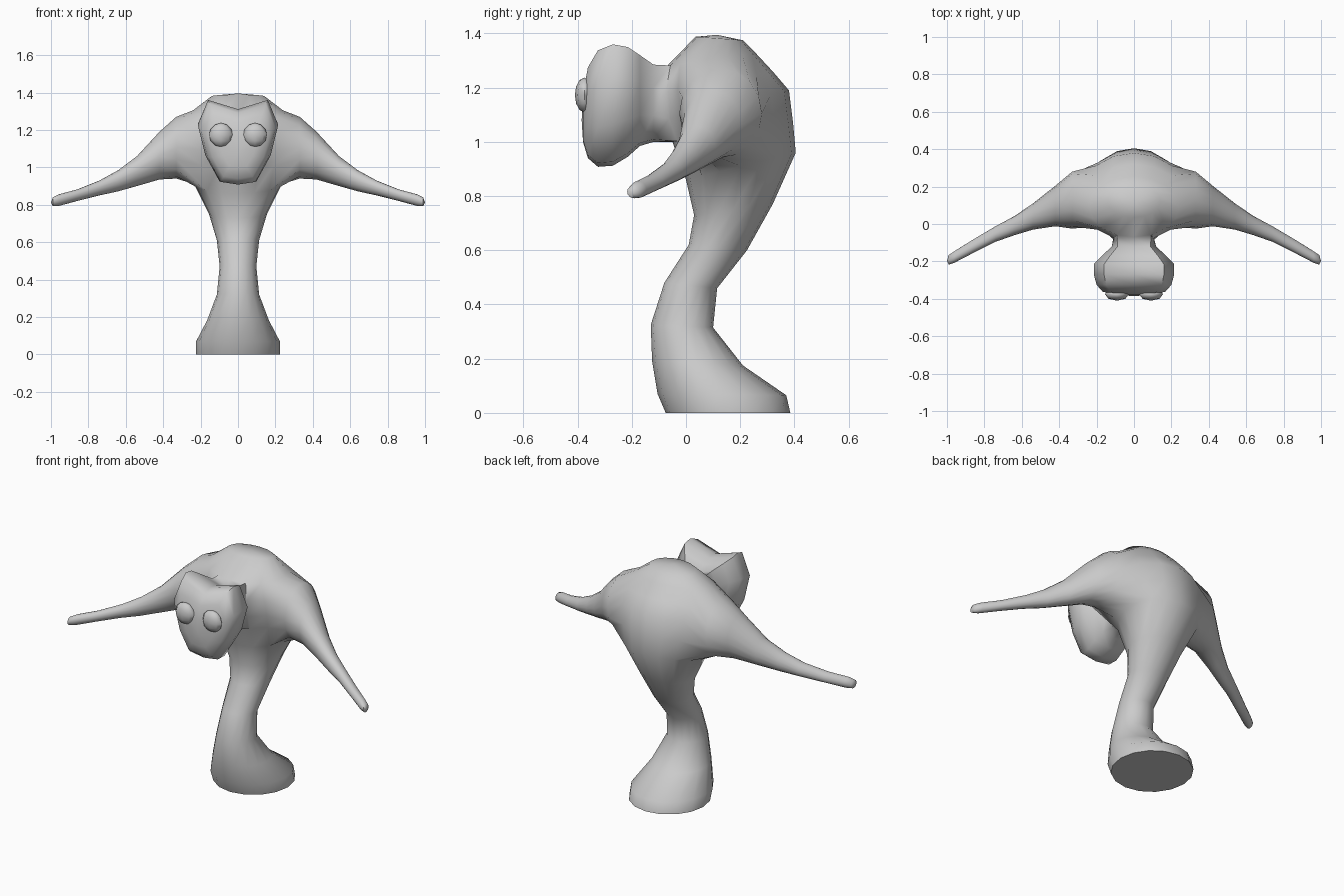
import bpy, bmesh, math
from mathutils import Vector

if "Cube" in bpy.data.objects:
    bpy.data.objects.remove(bpy.data.objects["Cube"])

N = 16  # sides of the trunk

grey = bpy.data.materials.new("soft_grey")
grey.diffuse_color = (0.6, 0.6, 0.6, 1)
grey.use_nodes = True
grey.node_tree.nodes["Principled BSDF"].inputs["Base Color"].default_value = grey.diffuse_color


def finish(bm, name):
    bmesh.ops.recalc_face_normals(bm, faces=bm.faces)
    mesh = bpy.data.meshes.new(name)
    bm.to_mesh(mesh)
    bm.free()
    mesh.materials.append(grey)
    mesh.shade_smooth()
    mesh.set_sharp_from_angle(angle=math.radians(62))
    obj = bpy.data.objects.new(name, mesh)
    bpy.context.collection.objects.link(obj)
    return obj


def add_ring(bm, points):
    return [bm.verts.new(p) for p in points]


def join(bm, a, b):
    n = len(a)
    for i in range(n):
        k = (i + 1) % n
        bm.faces.new((a[i], a[k], b[k], b[i]))


def cap(bm, ring, centre):
    c = bm.verts.new(centre)
    for i in range(len(ring)):
        bm.faces.new((ring[i], ring[(i + 1) % len(ring)], c))


bm = bmesh.new()

# Trunk: tilted ellipses given by front (y, z), back (y, z) and half width
trunk = [
    ((-.075, 0), (.385, 0), .225),
    ((-.105, .07), (.37, .065), .225),
    ((-.125, .19), (.21, .175), .165),
    ((-.13, .325), (.10, .315), .113),
    ((-.08, .48), (.115, .46), .098),
    ((.01, .62), (.225, .60), .113),
    ((.03, .73), (.32, .77), .155),
    ((.0, .86), (.405, .96), .235),
    ((-.05, 1.0), (.395, 1.07), .27),
    ((-.08, 1.08), (.38, 1.19), .285),
    ((-.09, 1.18), (.32, 1.26), .28),
    ((-.07, 1.28), (.255, 1.33), .24),
    ((.035, 1.388), (.21, 1.375), .14),
]
rings = []
for f, b, w in trunk:
    front, back = Vector((0, *f)), Vector((0, *b))
    mid, half = (front + back) / 2, (back - front) / 2
    rings.append(add_ring(bm, [
        mid + half * math.sin(2 * math.pi * i / N)
        + Vector((w * math.cos(2 * math.pi * i / N), 0, 0)) for i in range(N)]))

# Trunk skin, leaving openings for the two arms and the neck
for j in range(len(rings) - 1):
    for i in range(N):
        arm_hole = 7 <= j <= 10 and i in (14, 15, 0, 1, 6, 7, 8, 9)
        neck_hole = 8 <= j <= 10 and i in (11, 12)
        if not (arm_hole or neck_hole):
            k = (i + 1) % N
            bm.faces.new((rings[j][i], rings[j][k], rings[j + 1][k], rings[j + 1][i]))
bm.faces.new(rings[0])
cap(bm, rings[-1], (0, .115, 1.395))

# Arms: x, front y, back y, low z, high z
arm = [
    (.33, -.025, .28, .94, 1.27),
    (.42, -.012, .205, .935, 1.19),
    (.54, -.03, .11, .90, 1.06),
    (.64, -.06, .042, .872, .985),
    (.74, -.095, -.012, .85, .93),
    (.86, -.155, -.083, .82, .882),
    (.96, -.207, -.145, .793, .855),
    (.99, -.217, -.165, .792, .84),
]
for side in (1, -1):
    def col(i):
        return i % N if side == 1 else (8 - i) % N
    path = ([(11, i) for i in range(-2, 3)] + [(j, 2) for j in (10, 9, 8)]
            + [(7, i) for i in range(2, -3, -1)] + [(j, -2) for j in (8, 9, 10)])
    last = [rings[j][col(i)] for j, i in path]
    for x, y0, y1, z0, z1 in arm:
        pts = []
        for n in range(16):
            t = math.radians(135 - 22.5 * n)
            pts.append((side * x, (y0 + y1) / 2 + (y1 - y0) / 2 * math.cos(t),
                        (z0 + z1) / 2 + (z1 - z0) / 2 * math.sin(t)))
        ring = add_ring(bm, pts)
        join(bm, last, ring)
        last = ring
    cap(bm, last, (side * 1.0, -.197, .812))

# Neck and head: one eared outline, scaled along y
half = [(.16, 1.36), (.215, 1.225), (.175, 1.06), (.10, .92)]
outline = [(0, 1.31)] + half + [(0, .905)] + [(-x, z) for x, z in reversed(half)]
head = [  # y, width scale, low z, high z
    (-.12, .55, 1.0, 1.285),
    (-.17, .80, .985, 1.32),
    (-.215, 1.0, .945, 1.35),
    (-.27, 1.0, .912, 1.36),
    (-.325, .93, .908, 1.338),
    (-.362, .78, .94, 1.275),
    (-.38, .45, 1.0, 1.18),
]
last = [rings[j][i] for j, i in ((11, 12), (11, 13), (10, 13), (9, 13), (8, 13),
                                 (8, 12), (8, 11), (9, 11), (10, 11), (11, 11))]
for y, s, z0, z1 in head:
    ring = add_ring(bm, [(x * s, y, z0 + (z - .905) / .455 * (z1 - z0)) for x, z in outline])
    join(bm, last, ring)
    last = ring
cap(bm, last, (0, -.385, 1.08))
finish(bm, "body")

# Eyes: flattened low-poly balls
for side, name in ((1, "eye_left"), (-1, "eye_right")):
    bm = bmesh.new()
    bmesh.ops.create_uvsphere(bm, u_segments=8, v_segments=6, radius=1)
    for v in bm.verts:
        x, y, z = v.co
        v.co = (side * .091 + x * .064, -.375 + y * .035, 1.173 + z * .064)
    finish(bm, name)
